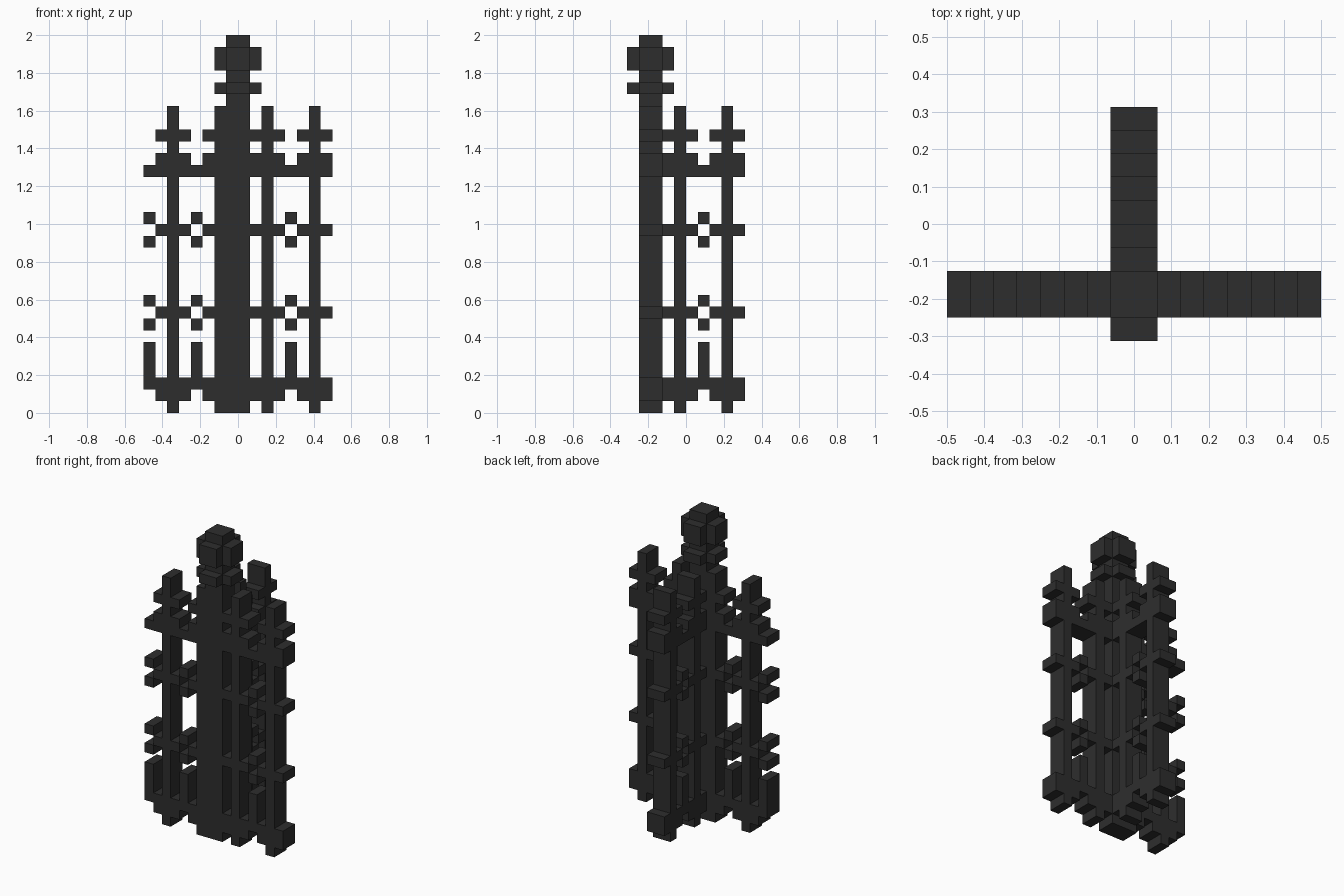
import bpy, bmesh
from mathutils import Matrix, Vector

if "Cube" in bpy.data.objects:
    bpy.data.objects.remove(bpy.data.objects["Cube"])

U = 1 / 16          # one block of the grid
POST_Y = -3         # post centre line, in blocks

iron = bpy.data.materials.new("dark iron")
iron.diffuse_color = (0.027, 0.027, 0.027, 1)
iron.use_nodes = True
iron.node_tree.nodes["Principled BSDF"].inputs["Base Color"].default_value = iron.diffuse_color


def make_part(name, boxes):
    """One object from boxes given as (low corner, high corner) in blocks."""
    bm = bmesh.new()
    for lo, hi in boxes:
        lo, hi = Vector(lo) * U, Vector(hi) * U
        m = Matrix.Translation((lo + hi) / 2) @ Matrix.Diagonal((*(hi - lo), 1))
        bmesh.ops.create_cube(bm, size=1, matrix=m)
    mesh = bpy.data.meshes.new(name)
    bm.to_mesh(mesh)
    bm.free()
    mesh.materials.append(iron)
    bpy.context.collection.objects.link(bpy.data.objects.new(name, mesh))


def along_x(i, z0, z1):
    return (i, POST_Y - 1, z0), (i + 1, POST_Y + 1, z1)


def along_y(i, z0, z1):
    return (-1, i + POST_Y, z0), (1, i + POST_Y + 1, z1)


# Vertical runs of ironwork, repeating every four columns
PICKET = [(0, 26)]
RAILS = [(2, 3), (20, 21)]
COLLARS = [(1, 2), (8, 9), (15, 16), (21, 22), (23, 24)]
SCROLLS = [(3, 6), (7, 8), (9, 10), (14, 15), (16, 17)]


def fence_panel(side, place, columns):
    def runs(rests, spans):
        return [place(i, *s) for i in columns if i % 4 in rests for s in spans]
    make_part(side + "_pickets", runs((2,), PICKET))
    make_part(side + "_rails", runs((0, 1, 3), RAILS))
    make_part(side + "_collars", runs((1, 3), COLLARS))
    make_part(side + "_scrolls", runs((0,), SCROLLS))


fence_panel("left", along_x, range(-8, -1))
# Left panel has one more collar column beside the post, hidden in the post
fence_panel("right", along_x, range(1, 8))
fence_panel("back", along_y, range(1, 8))

# Corner post with its cross-shaped neck ring and finial
make_part("post", [((-1, POST_Y - 1, 0), (1, POST_Y + 1, 32))])
for name, z0, z1 in (("neck_ring", 27, 28), ("finial", 29, 31)):
    boxes = []
    for s in (-2, 1):
        boxes.append(along_x(s, z0, z1))
        boxes.append(along_y(s, z0, z1))
    make_part(name, boxes)
